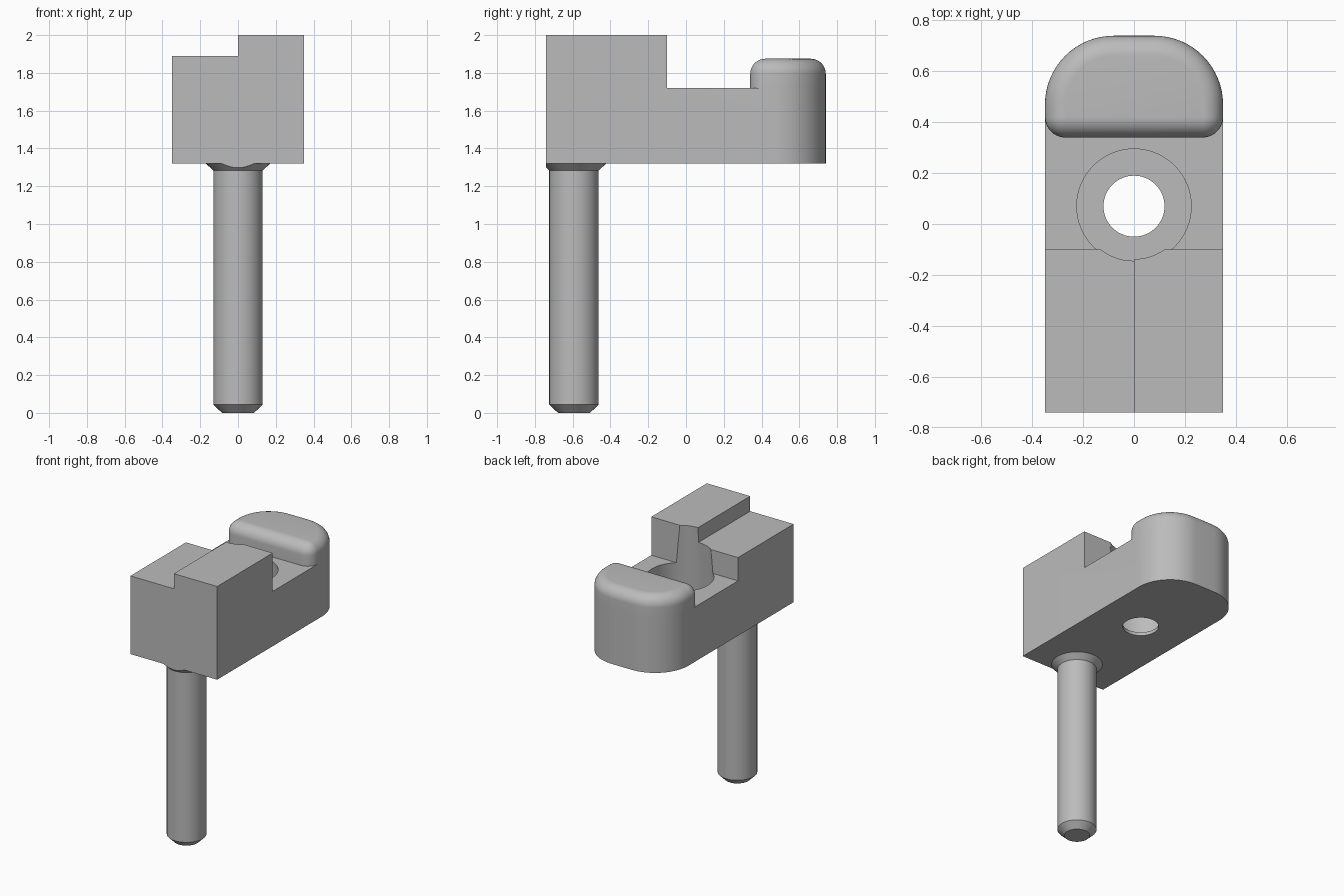
import bpy, bmesh, math
from mathutils import Vector

if "Cube" in bpy.data.objects:
    bpy.data.objects.remove(bpy.data.objects["Cube"])

steel = bpy.data.materials.new("plain_grey")
steel.use_nodes = True
grey = (0.5, 0.5, 0.5, 1)
steel.diffuse_color = grey
steel.node_tree.nodes["Principled BSDF"].inputs["Base Color"].default_value = grey

W, FRONT, BACK = 0.35, -0.74, 0.74
BOTTOM, FLOOR, STEP, TOP = 1.32, 1.72, 1.89, 2.0
WALL, LIP, LIP_TOP, FILLET, CORNER = -0.1, 0.34, 1.875, 0.08, 0.27


def make(name, bm):
    bmesh.ops.remove_doubles(bm, verts=bm.verts, dist=1e-5)
    bmesh.ops.recalc_face_normals(bm, faces=bm.faces)
    mesh = bpy.data.meshes.new(name)
    bm.to_mesh(mesh)
    bm.free()
    mesh.materials.append(steel)
    ob = bpy.data.objects.new(name, mesh)
    bpy.context.collection.objects.link(ob)
    return ob


def loft(name, rings):
    """Skin a stack of equal-length rings and cap both ends."""
    bm = bmesh.new()
    loops = [[bm.verts.new(p) for p in ring] for ring in rings]
    n = len(loops[0])
    for a, b in zip(loops, loops[1:]):
        for i in range(n):
            j = (i + 1) % n
            bm.faces.new((a[i], a[j], b[j], b[i]))
    bm.faces.new(loops[0][::-1])
    bm.faces.new(loops[-1])
    return make(name, bm)


def circle(y, r, z, n=64):
    return [(r * math.cos(2 * math.pi * i / n), y + r * math.sin(2 * math.pi * i / n), z)
            for i in range(n)]


def outline(y0, front_r, z, inset=0.0):
    """Rectangle with rounded corners, wide radius at the back."""
    pts = []
    for k, (sx, back) in enumerate(((1, 1), (-1, 1), (-1, 0), (1, 0))):
        r = CORNER if back else front_r
        cx = sx * (W - r)
        cy = BACK - r if back else y0 + r
        steps = 16 if r > 0 else 0
        for i in range(steps + 1):
            a = math.pi / 2 * (k + i / max(steps, 1))
            pts.append((cx + (r - inset) * math.cos(a), cy + (r - inset) * math.sin(a), z))
    return pts


def box(name, lo, hi):
    return loft(name, [[(lo[0], lo[1], z), (hi[0], lo[1], z), (hi[0], hi[1], z), (lo[0], hi[1], z)]
                       for z in (lo[2], hi[2])])


def combine(ob, other, operation):
    mod = ob.modifiers.new(operation.lower(), "BOOLEAN")
    mod.operation, mod.solver, mod.object = operation, "EXACT", other
    bpy.context.view_layer.objects.active = ob
    bpy.ops.object.modifier_apply(modifier=mod.name)
    bpy.data.objects.remove(other)


def smooth(ob):
    bpy.ops.object.select_all(action="DESELECT")
    ob.select_set(True)
    bpy.context.view_layer.objects.active = ob
    bpy.ops.object.shade_smooth_by_angle(angle=math.radians(25))


# Clamp body: rounded slab cut down to the floor and to the lower step
body = loft("clamp_body", [outline(FRONT, 0, z) for z in (BOTTOM, TOP)])
combine(body, box("floor_cut", (-1, WALL, FLOOR), (1, 1, 3)), "DIFFERENCE")
combine(body, box("step_cut", (-1, -1, STEP), (0, 0.2, 3)), "DIFFERENCE")

# Rounded lip at the back, with a fillet round its top edge
arc = [math.pi / 2 * i / 10 for i in range(11)]
lip = loft("lip", [outline(LIP, FILLET + 0.001, FLOOR)] +
           [outline(LIP, FILLET + 0.001, LIP_TOP - FILLET + FILLET * math.sin(a),
                    FILLET * (1 - math.cos(a))) for a in arc])
combine(body, lip, "UNION")

# Tapered bolt recess and through hole
bolt_y = 0.07
recess = [circle(bolt_y, 0.225 - 0.06 * (z - FLOOR), z) for z in (BOTTOM + 0.025, 2.1)]
combine(body, loft("recess_cut", recess), "DIFFERENCE")
combine(body, loft("hole_cut", [circle(bolt_y, 0.12, z) for z in (1.2, 1.5)]), "DIFFERENCE")
smooth(body)

# Post with a chamfered tip and a flared collar trimmed flush with the front
post = loft("post", [circle(-0.593, r, z) for r, z in
                     ((0.085, 0), (0.131, 0.045), (0.131, 1.283), (0.17, BOTTOM))])
bm = bmesh.new()
bm.from_mesh(post.data)
cut = bmesh.ops.bisect_plane(bm, geom=bm.verts[:] + bm.edges[:] + bm.faces[:],
                             plane_co=Vector((0, FRONT, 0)), plane_no=Vector((0, -1, 0)),
                             clear_outer=True)
bmesh.ops.holes_fill(bm, edges=[e for e in cut["geom_cut"] if isinstance(e, bmesh.types.BMEdge)])
bm.to_mesh(post.data)
bm.free()
smooth(post)
